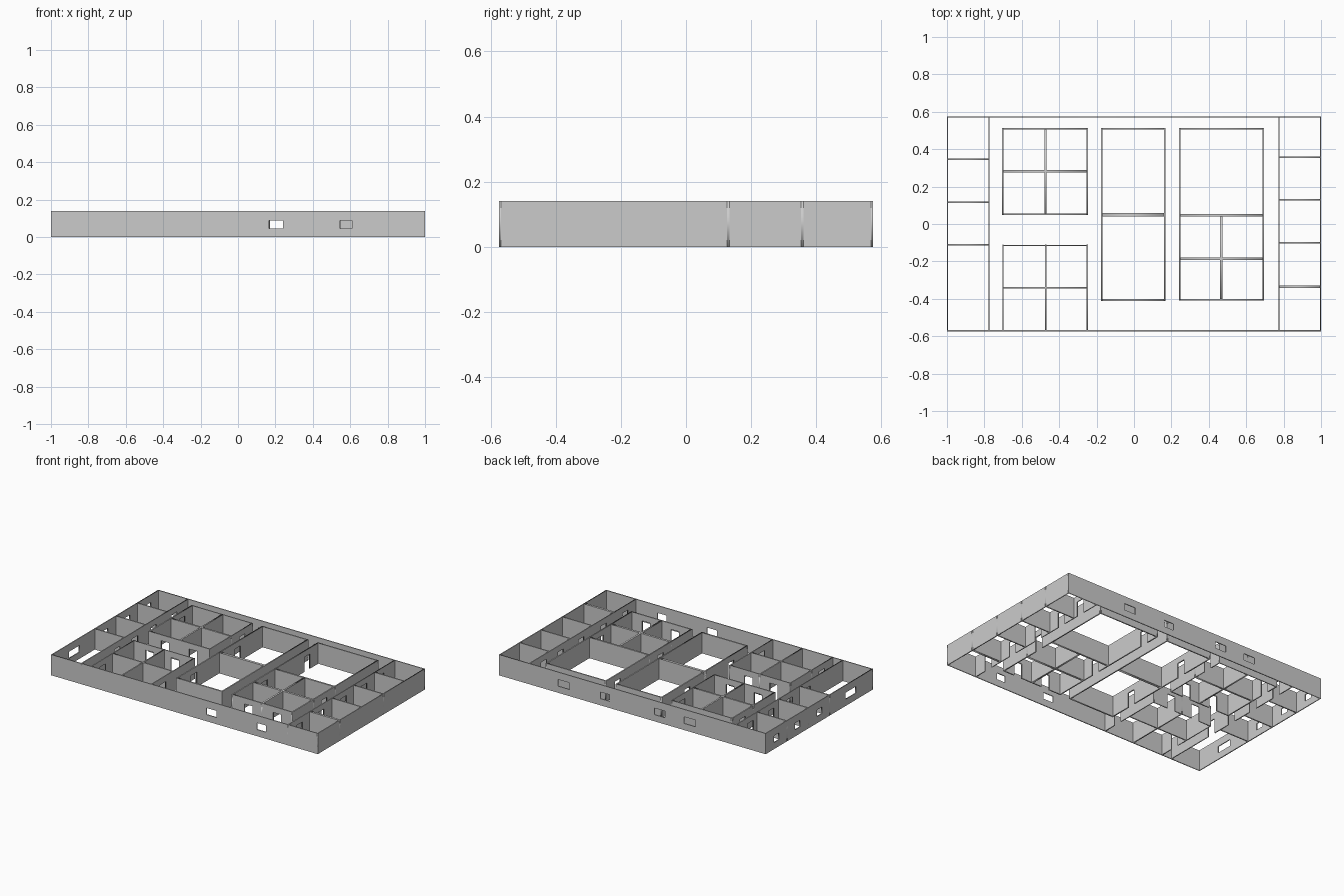
import bpy
import math

if "Cube" in bpy.data.objects:
    bpy.data.objects.remove(bpy.data.objects["Cube"])

H = 0.14                      # wall height
DOOR_W, DOOR_H = 0.06, 0.10
WIN_LO, WIN_HI = 0.045, 0.09


def wall(name, axis, pos, a, b, t=0.008, doors=(), windows=()):
    """Upright wall along an axis: profile with door notches and window holes."""
    cu = bpy.data.curves.new(name, 'CURVE')
    cu.dimensions = '2D'
    cu.fill_mode = 'BOTH'
    cu.extrude = t / 2

    def loop(pts):
        s = cu.splines.new('POLY')
        s.points.add(len(pts) - 1)
        for p, (u, v) in zip(s.points, pts):
            p.co = (u, v, 0, 1)
        s.use_cyclic_u = True

    outline = [(a, 0)]
    for d in sorted(doors):
        l, r = d - DOOR_W / 2, d + DOOR_W / 2
        outline += [(l, 0), (l, DOOR_H), (r, DOOR_H), (r, 0)]
    loop(outline + [(b, 0), (b, H), (a, H)])
    for c, w in windows:
        l, r = c - w / 2, c + w / 2
        loop([(l, WIN_LO), (l, WIN_HI), (r, WIN_HI), (r, WIN_LO)])

    ob = bpy.data.objects.new(name, cu)
    bpy.context.collection.objects.link(ob)
    if axis == 'x':
        ob.location.y = pos
        ob.rotation_euler = (math.pi / 2, 0, 0)
    else:
        ob.location.x = pos
        ob.rotation_euler = (math.pi / 2, 0, math.pi / 2)
    bpy.ops.object.select_all(action='DESELECT')
    ob.select_set(True)
    bpy.context.view_layer.objects.active = ob
    bpy.ops.object.convert(target='MESH')


# outer shell
wall("front_wall", 'x', -0.571, -1, 1, 0.006, windows=[(0.203, 0.075), (0.578, 0.065)])
wall("back_wall", 'x', 0.572, -1, 1, 0.006,
     windows=[(0.515, 0.085), (0.205, 0.07), (-0.205, 0.08), (-0.43, 0.085)])
wall("right_wall", 'y', 0.997, -0.574, 0.575, 0.006)
wall("left_wall", 'y', -0.997, -0.574, 0.575, 0.006,
     windows=[(0.46, 0.055), (0.235, 0.055), (0.0, 0.055), (-0.335, 0.11)])

# side room columns
wall("left_column_wall", 'y', -0.775, -0.574, 0.575, 0.006, doors=[0.42, 0.2, 0.0, -0.19])
wall("right_column_wall", 'y', 0.775, -0.574, 0.575, 0.006,
     doors=[0.42, 0.24, 0.02, -0.22, -0.45])
for y in (0.347, 0.117, -0.110):
    wall("left_room_divider", 'x', y, -1, -0.775)
for y, t in ((0.357, 0.008), (0.130, 0.008), (-0.101, 0.008), (-0.336, 0.015)):
    wall("right_room_divider", 'x', y, 0.775, 1, t)

# back left block of four rooms
wall("block_a_left", 'y', -0.701, 0.05, 0.512, doors=[0.40])
wall("block_a_right", 'y', -0.250, 0.05, 0.512, 0.006, doors=[0.40])
wall("block_a_back", 'x', 0.509, -0.705, -0.247, 0.006)
wall("block_a_front", 'x', 0.053, -0.705, -0.247, doors=[-0.58, -0.37])
wall("block_a_divider", 'y', -0.473, 0.05, 0.512, 0.01)
wall("block_a_cross_divider", 'x', 0.282, -0.705, -0.247, 0.012)

# front left block of four rooms
wall("block_b_left", 'y', -0.701, -0.571, -0.11, 0.006, doors=[-0.45])
wall("block_b_right", 'y', -0.250, -0.571, -0.11, 0.006, doors=[-0.45])
wall("block_b_back", 'x', -0.114, -0.704, -0.247, 0.006, doors=[-0.58, -0.39])
wall("block_b_divider", 'y', -0.473, -0.571, -0.11)
wall("block_b_cross_divider", 'x', -0.341, -0.704, -0.247)

# middle block of two halls
wall("hall_left", 'y', -0.173, -0.41, 0.512, doors=[0.24, -0.23])
wall("hall_right", 'y', 0.165, -0.41, 0.512)
for y, t in ((0.508, 0.008), (0.050, 0.018), (-0.406, 0.01)):
    wall("hall_cross_wall", 'x', y, -0.177, 0.169, t)

# right block: one large hall and four small rooms
wall("block_c_left", 'y', 0.244, -0.41, 0.512, doors=[0.388, -0.07])
wall("block_c_right", 'y', 0.691, -0.41, 0.512, doors=[-0.07])
wall("block_c_back", 'x', 0.508, 0.24, 0.695)
wall("block_c_middle", 'x', 0.047, 0.24, 0.695, 0.012)
wall("block_c_cross_divider", 'x', -0.186, 0.24, 0.695, 0.015)
wall("block_c_front", 'x', -0.406, 0.24, 0.695, doors=[0.364, 0.58])
wall("block_c_divider", 'y', 0.467, -0.41, 0.05, 0.012)
